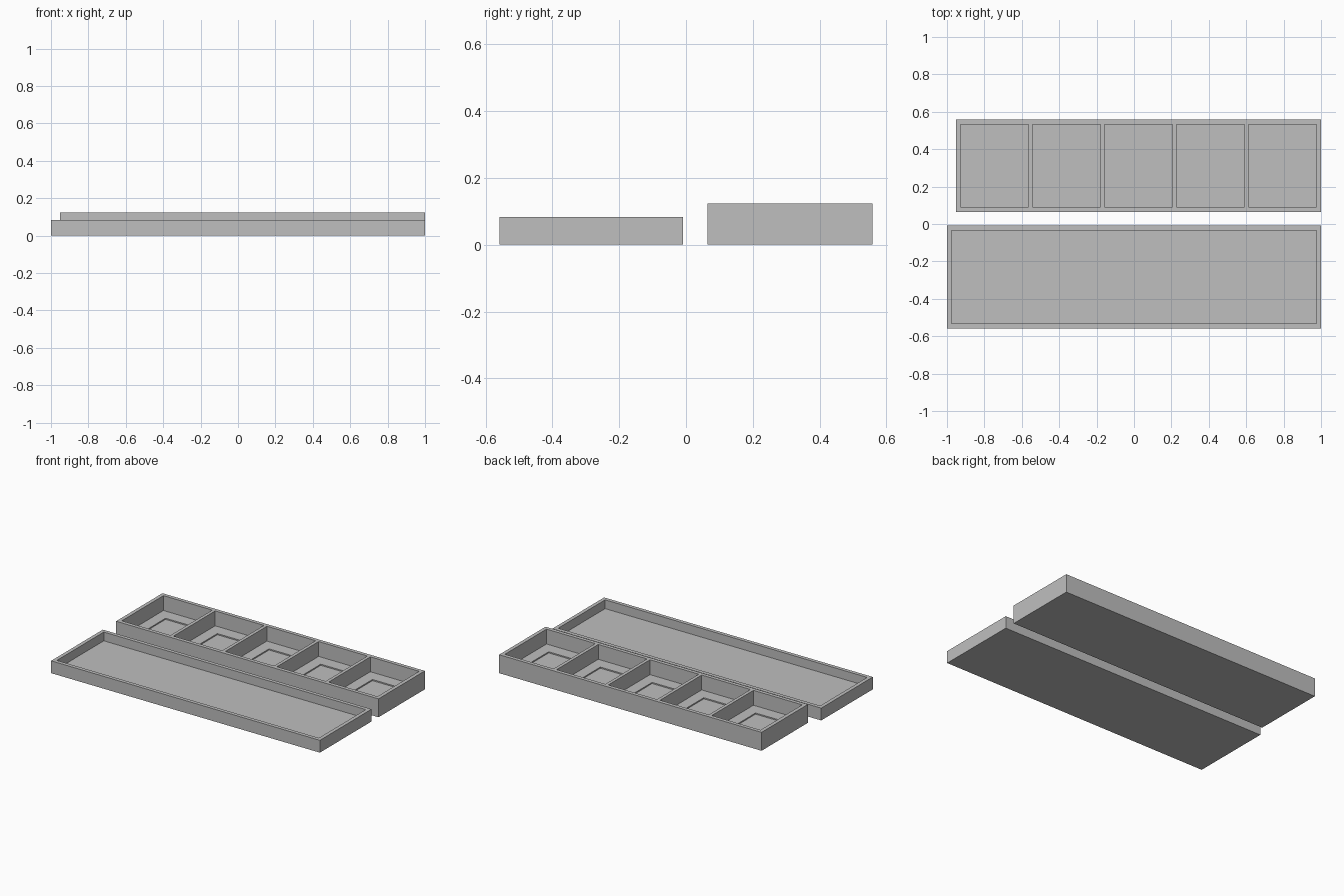
import bpy
import bmesh
from mathutils import Matrix, Vector

default = bpy.data.objects.get("Cube")
if default:
    bpy.data.objects.remove(default)

GREY = (0.52, 0.52, 0.52, 1.0)
plastic = bpy.data.materials.new("grey_plastic")
plastic.use_nodes = True
plastic.diffuse_color = GREY
plastic.node_tree.nodes["Principled BSDF"].inputs["Base Color"].default_value = GREY

WALL = 0.025
DIVIDER = 0.022
FLOOR = 0.024


def extrude(bm, face, size=None, drop=0.0):
    """Extrude one flat face, resize it about its centre and push it down."""
    new = bmesh.ops.extrude_discrete_faces(bm, faces=[face])["faces"][0]
    centre = new.calc_center_median()
    if size:
        wide = max(v.co.x for v in new.verts) - min(v.co.x for v in new.verts)
        deep = max(v.co.y for v in new.verts) - min(v.co.y for v in new.verts)
        bmesh.ops.scale(bm, verts=new.verts, vec=(size[0] / wide, size[1] / deep, 1),
                        space=Matrix.Translation(-centre))
    bmesh.ops.translate(bm, verts=new.verts, vec=(0, 0, -drop))
    return new


def open_box(name, x0, x1, y0, y1, height, cells=1, recess=None):
    """Box with a row of open pockets, each with an optional floor recess."""
    bm = bmesh.new()
    bmesh.ops.create_cube(bm, size=1)
    bmesh.ops.scale(bm, verts=bm.verts, vec=(x1 - x0, y1 - y0, height))
    bmesh.ops.translate(bm, verts=bm.verts,
                        vec=((x0 + x1) / 2, (y0 + y1) / 2, height / 2))

    # Pocket edges across the width
    inner = x1 - x0 - 2 * WALL
    width = (inner - (cells - 1) * DIVIDER) / cells
    spans = []
    for i in range(cells):
        left = x0 + WALL + i * (width + DIVIDER)
        spans.append((left, left + width))

    # Score the box along all pocket edges
    cuts = [(Vector((x, 0, 0)), Vector((1, 0, 0))) for span in spans for x in span]
    cuts += [(Vector((0, y, 0)), Vector((0, 1, 0))) for y in (y0 + WALL, y1 - WALL)]
    for point, normal in cuts:
        bmesh.ops.bisect_plane(bm, geom=bm.verts[:] + bm.edges[:] + bm.faces[:],
                               plane_co=point, plane_no=normal)

    # Sink the pocket faces, then their recesses
    bm.normal_update()
    pockets = []
    for face in bm.faces:
        c = face.calc_center_median()
        if (face.normal.z > 0.9 and y0 + WALL < c.y < y1 - WALL
                and any(a < c.x < b for a, b in spans)):
            pockets.append(face)
    for face in pockets:
        floor = extrude(bm, face, drop=height - FLOOR)
        if recess:
            panel = extrude(bm, floor, size=recess[:2])
            extrude(bm, panel, drop=recess[2])

    bmesh.ops.recalc_face_normals(bm, faces=bm.faces)
    mesh = bpy.data.meshes.new(name)
    bm.to_mesh(mesh)
    bm.free()
    mesh.materials.append(plastic)
    obj = bpy.data.objects.new(name, mesh)
    bpy.context.collection.objects.link(obj)
    return obj


# Shallow lid at the front
open_box("lid", -1.0, 1.0, -0.558, -0.009, 0.083)

# Deeper tray with five compartments at the back
open_box("compartment_tray", -0.953, 1.0, 0.065, 0.558, 0.124,
         cells=5, recess=(0.214, 0.275, 0.008))
